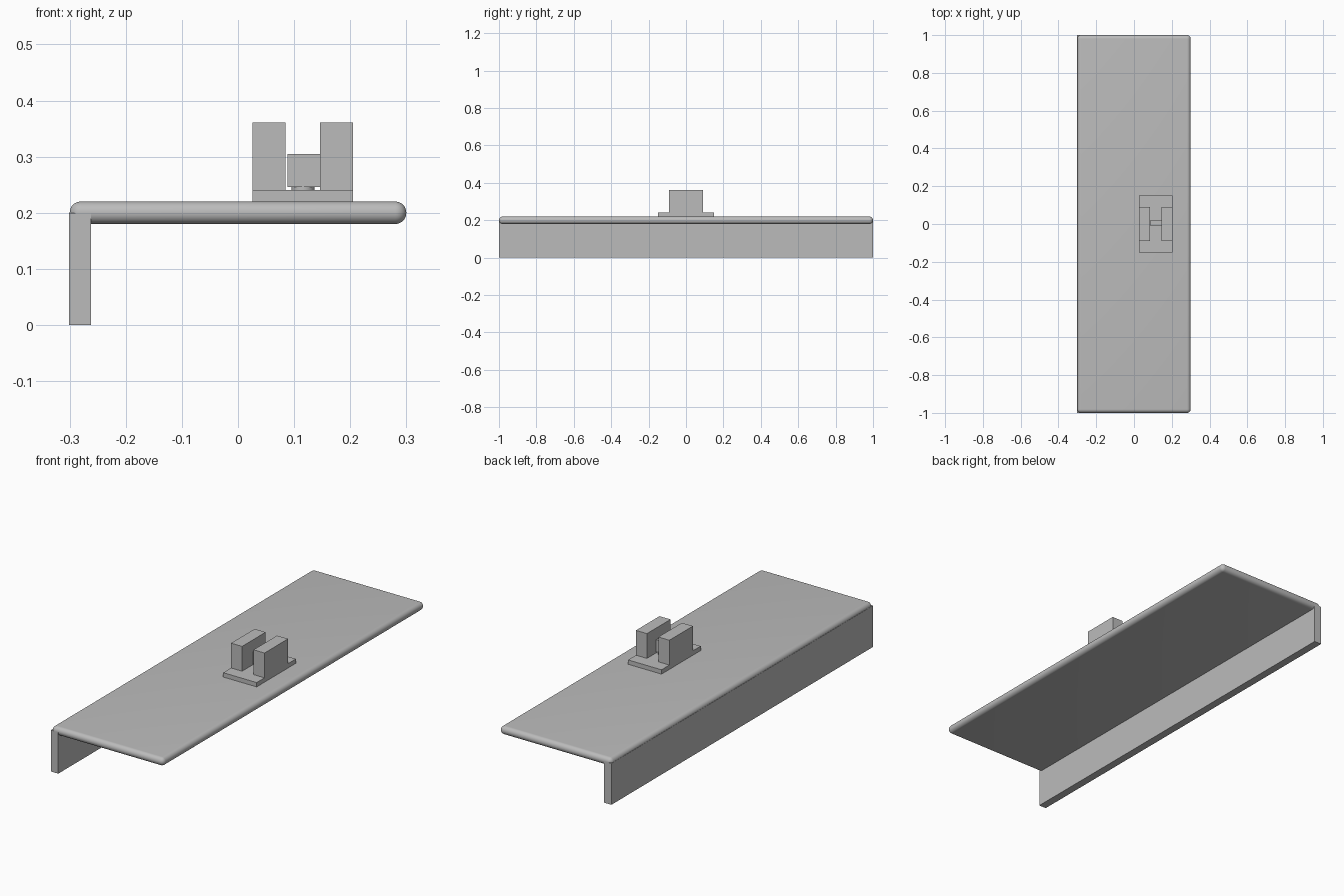
import bpy
import math

if "Cube" in bpy.data.objects:
    bpy.data.objects.remove(bpy.data.objects["Cube"])

# Single grey material
grey = bpy.data.materials.new("plain grey")
grey.use_nodes = True
colour = (0.5, 0.5, 0.5, 1)
grey.diffuse_color = colour
grey.node_tree.nodes["Principled BSDF"].inputs["Base Color"].default_value = colour


def box(name, low, high):
    """Axis-aligned box between two opposite corners."""
    centre = [(a + b) / 2 for a, b in zip(low, high)]
    bpy.ops.mesh.primitive_cube_add(size=1, location=centre)
    obj = bpy.context.object
    obj.name = name
    obj.scale = [b - a for a, b in zip(low, high)]
    bpy.ops.object.transform_apply(location=False, rotation=False, scale=True)
    obj.data.materials.append(grey)
    return obj


# Long board with fully rounded edges
board = box("board", (-0.3, -1, 0.18), (0.3, 1, 0.22))
bevel = board.modifiers.new("round_edges", "BEVEL")
bevel.width = 0.0198
bevel.segments = 8
bpy.ops.object.modifier_apply(modifier=bevel.name)
bpy.ops.object.shade_smooth_by_angle(angle=math.radians(30))

# Downward flange along the left-hand edge in the front elevation
box("edge_flange", (-0.301, -1, 0), (-0.262, 1, 0.2))

# Bracket: base plate with a pair of upright cheeks
box("bracket_base", (0.026, -0.15, 0.218), (0.205, 0.15, 0.241))
for name, x in (("right_cheek", 0.026), ("left_cheek", 0.146)):
    box(name, (x, -0.09, 0.24), (x + 0.059, 0.09, 0.361))

# Small switch block on a round stem between the cheeks
bpy.ops.mesh.primitive_cylinder_add(vertices=32, radius=0.0205, depth=0.012,
                                    location=(0.116, 0.013, 0.242))
stem = bpy.context.object
stem.name = "round_stem"
stem.data.materials.append(grey)
bpy.ops.object.shade_smooth_by_angle(angle=math.radians(30))
box("switch_block", (0.088, -0.01, 0.246), (0.146, 0.02, 0.305))
